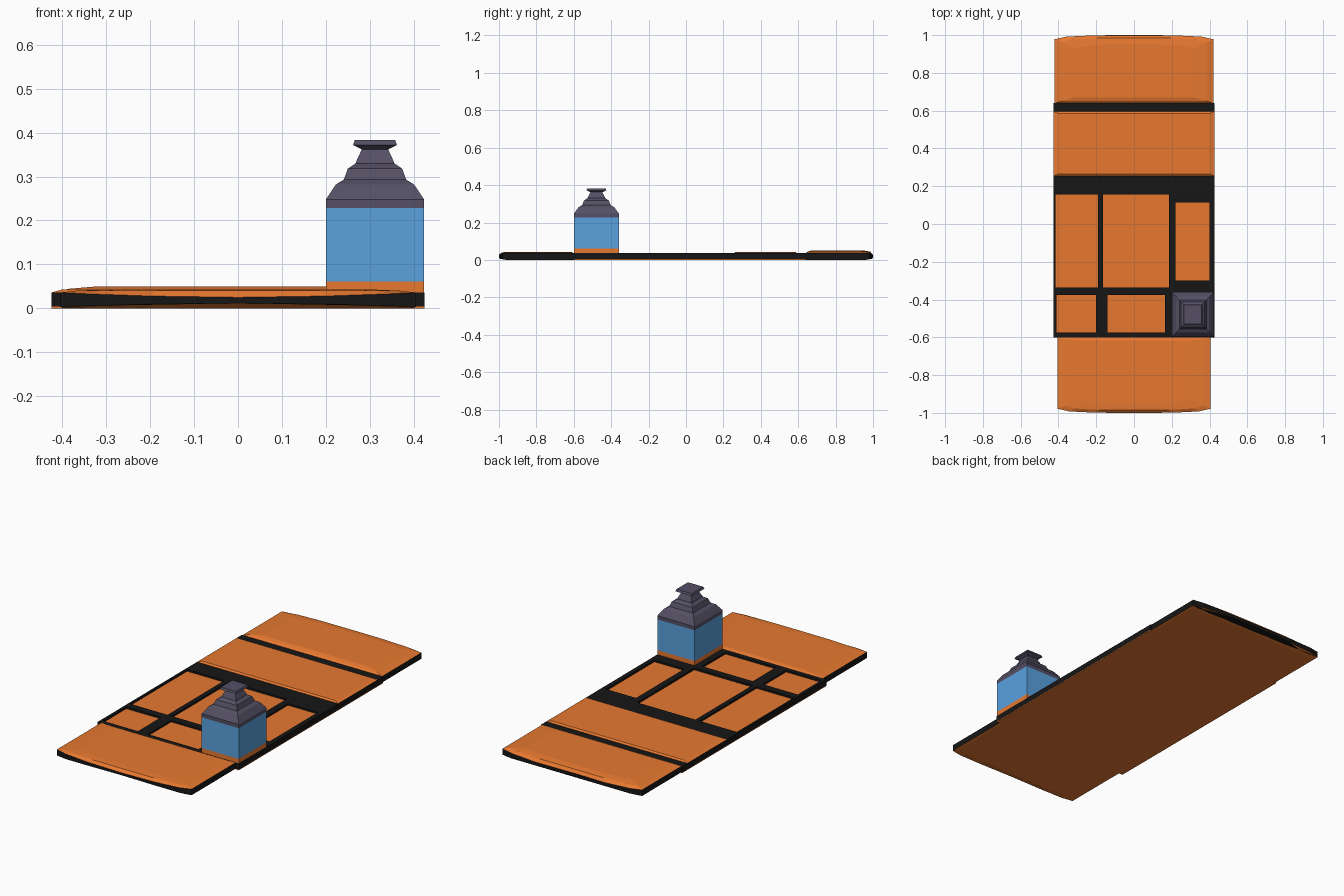
import bpy, bmesh

if "Cube" in bpy.data.objects:
    bpy.data.objects.remove(bpy.data.objects["Cube"])


def material(name, rgb):
    m = bpy.data.materials.new(name)
    m.diffuse_color = (*rgb, 1)
    m.use_nodes = True
    m.node_tree.nodes["Principled BSDF"].inputs["Base Color"].default_value = m.diffuse_color
    return m


ORANGE = material("orange", (0.80, 0.19, 0.03))
BLACK = material("black", (0.008, 0.008, 0.008))
BLUE = material("blue", (0.10, 0.36, 0.74))
GREY = material("slate", (0.09, 0.08, 0.13))


def finish(bm, name, mat):
    bmesh.ops.recalc_face_normals(bm, faces=bm.faces)
    mesh = bpy.data.meshes.new(name)
    bm.to_mesh(mesh)
    bm.free()
    mesh.materials.append(mat)
    obj = bpy.data.objects.new(name, mesh)
    bpy.context.collection.objects.link(obj)
    return obj


def loft(name, rings, mat):
    """Closed solid through a stack of matching point rings."""
    bm = bmesh.new()
    loops = [[bm.verts.new(p) for p in ring] for ring in rings]
    n = len(loops[0])
    for a, b in zip(loops, loops[1:]):
        for i in range(n):
            j = (i + 1) % n
            bm.faces.new((a[i], a[j], b[j], b[i]))
    bm.faces.new(loops[0][::-1])
    bm.faces.new(loops[-1])
    return finish(bm, name, mat)


def rect(x0, x1, y0, y1, z):
    return [(x0, y0, z), (x1, y0, z), (x1, y1, z), (x0, y1, z)]


def box(name, x0, x1, y0, y1, z0, z1, mat):
    return loft(name, [rect(x0, x1, y0, y1, z0), rect(x0, x1, y0, y1, z1)], mat)


# Curved end sections: (fraction of half width, setback from the tip, edge dip)
EDGE = [(1, 0.022, 0), (0.85, 0.008, 0.003), (0.5, 0.001, 0.008), (0, 0, 0.011)]
EDGE += [(-f, s, d) for f, s, d in EDGE[-2::-1]]


def end_ring(hw, inner, tip, z, dip):
    sgn = 1 if tip > 0 else -1
    ring = [(hw, inner, z)]
    ring += [(f * hw, tip - sgn * s, z + dip * d) for f, s, d in EDGE]
    return ring + [(-hw, inner, z)]


def end_section(name, hw, inner, tip, plateau):
    phw, pin, ptip, pz = plateau
    low = end_ring(hw, inner, tip, 0.003, 0.8)
    high = end_ring(hw, inner, tip, 0.036, -1)
    sgn = 1 if tip > 0 else -1
    under = end_ring(hw - 0.01, inner, tip - sgn * 0.04, 0, 0)
    mid_z = 0.036 + (pz - 0.036) * 0.6
    shoulder = end_ring((hw + phw) / 2 + 0.015, (inner * 2 + pin) / 3,
                        tip - (tip - ptip) * 0.3, mid_z, 0)
    top = end_ring(phw, pin, ptip, pz, 0)
    loft(name + "_edge", [low, high], BLACK)
    loft(name + "_pad", [high, shoulder, top], ORANGE)
    loft(name + "_underside", [under, low], ORANGE)


end_section("rear_end", 0.42, 0.64, 1.0, (0.32, 0.67, 0.95, 0.05))
end_section("front_end", 0.405, -0.6, -1.0, (0.30, -0.62, -0.95, 0.043))

# Middle deck: black frame with open compartments
PANELS = [(-0.415, -0.19, -0.335, 0.155), (-0.165, 0.185, -0.335, 0.155),
          (0.22, 0.40, -0.30, 0.115), (-0.41, -0.20, -0.575, -0.375),
          (-0.14, 0.165, -0.575, -0.375)]
xs = sorted({-0.425, 0.425} | {v for p in PANELS for v in p[:2]})
ys = sorted({-0.6, 0.64} | {v for p in PANELS for v in p[2:]})
bm = bmesh.new()
for xa, xb in zip(xs, xs[1:]):
    for ya, yb in zip(ys, ys[1:]):
        cx, cy = (xa + xb) / 2, (ya + yb) / 2
        if not any(a < cx < b and c < cy < d for a, b, c, d in PANELS):
            bm.faces.new([bm.verts.new(p) for p in rect(xa, xb, ya, yb, 0.036)])
bmesh.ops.remove_doubles(bm, verts=bm.verts, dist=1e-5)
ext = bmesh.ops.extrude_face_region(bm, geom=bm.faces[:], use_keep_orig=True)
for v in ext["geom"]:
    if isinstance(v, bmesh.types.BMVert):
        v.co.z = 0.004
finish(bm, "deck_frame", BLACK)

# Orange compartment floors, underside and rear deck pad
for i, (a, b, c, d) in enumerate(PANELS):
    box(f"compartment_floor_{i + 1}", a, b, c, d, 0.005, 0.026, ORANGE)
box("deck_underside", -0.425, 0.425, -0.6, 0.64, 0, 0.004, ORANGE)
loft("deck_pad", [rect(-0.425, 0.425, 0.255, 0.595, 0.036),
                  rect(-0.40, 0.40, 0.265, 0.585, 0.043)], ORANGE)

# Square bottle standing on the deck corner
CX, CY = 0.312, -0.479


def bottle_part(name, profile, mat):
    loft(name, [rect(CX - w, CX + w, CY - w * 1.07, CY + w * 1.07, z)
                for w, z in profile], mat)


bottle_part("bottle_base", [(0.112, 0.03), (0.112, 0.061)], ORANGE)
bottle_part("bottle_body", [(0.112, 0.061), (0.112, 0.228)], BLUE)
bottle_part("bottle_top", [(0.112, 0.228), (0.112, 0.248), (0.089, 0.282),
                           (0.071, 0.293), (0.062, 0.318), (0.044, 0.330),
                           (0.043, 0.334), (0.030, 0.362), (0.050, 0.372),
                           (0.046, 0.383)], GREY)
